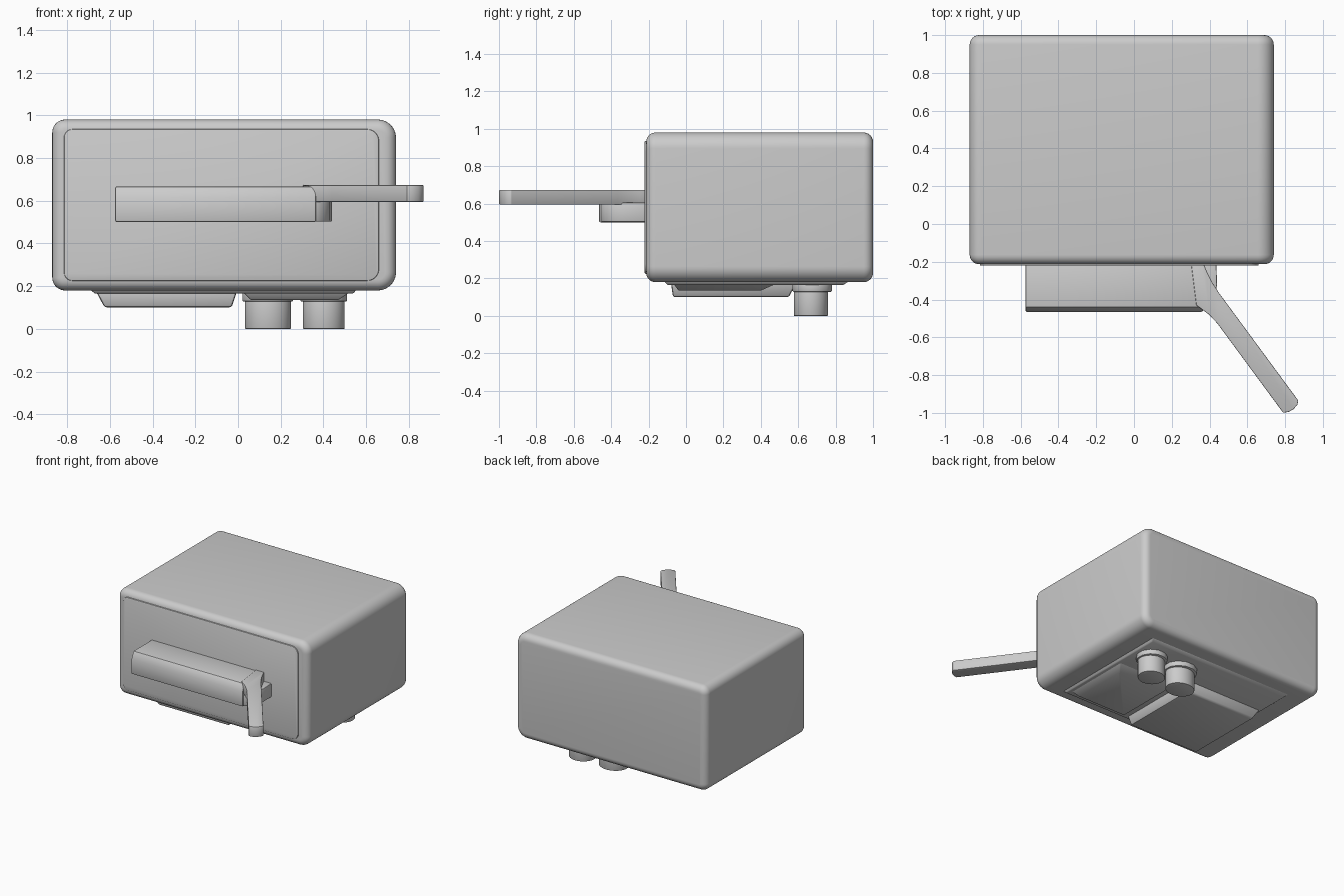
import bpy, bmesh, math
from mathutils import Vector

if "Cube" in bpy.data.objects:
    bpy.data.objects.remove(bpy.data.objects["Cube"])


def finish(name, bm, bevel=0.0, segments=3):
    bmesh.ops.recalc_face_normals(bm, faces=bm.faces)
    mesh = bpy.data.meshes.new(name)
    bm.to_mesh(mesh)
    bm.free()
    ob = bpy.data.objects.new(name, mesh)
    bpy.context.collection.objects.link(ob)
    bpy.ops.object.select_all(action='DESELECT')
    ob.select_set(True)
    bpy.context.view_layer.objects.active = ob
    if bevel:
        m = ob.modifiers.new("Bevel", 'BEVEL')
        m.width, m.segments = bevel, segments
        m.limit_method, m.angle_limit = 'ANGLE', math.radians(40)
        bpy.ops.object.modifier_apply(modifier=m.name)
    bpy.ops.object.shade_smooth_by_angle(angle=math.radians(32))
    return ob


def prism(name, pts, axis, lo, hi, bevel=0.0, segments=3):
    """Extrude a 2D outline along one axis (0=x, 1=y, 2=z)."""
    def place(p, d):
        v = list(p)
        v.insert(axis, d)
        return v
    bm = bmesh.new()
    a = [bm.verts.new(place(p, lo)) for p in pts]
    b = [bm.verts.new(place(p, hi)) for p in pts]
    bm.faces.new(a)
    bm.faces.new(b)
    n = len(pts)
    for i in range(n):
        j = (i + 1) % n
        bm.faces.new((a[i], a[j], b[j], b[i]))
    return finish(name, bm, bevel, segments)


def rounded_rect(x0, x1, z0, z1, r_left, r_right, n=10):
    pts = []
    corners = [(x1 - r_right, z1 - r_right, r_right), (x0 + r_left, z1 - r_left, r_left),
               (x0 + r_left, z0 + r_left, r_left), (x1 - r_right, z0 + r_right, r_right)]
    for k, (cx, cz, r) in enumerate(corners):
        for i in range(n + 1):
            t = math.pi / 2 * (k + i / n)
            pts.append((cx + r * math.cos(t), cz + r * math.sin(t)))
    return pts


def frustum(name, bottom, top, z0, z1, bevel=0.01):
    """Tapered block; rectangles are (x0, x1, y0, y1)."""
    bm = bmesh.new()
    bmesh.ops.create_cube(bm, size=1)
    for v in bm.verts:
        x0, x1, y0, y1 = top if v.co.z > 0 else bottom
        v.co = Vector((x1 if v.co.x > 0 else x0, y1 if v.co.y > 0 else y0,
                       z1 if v.co.z > 0 else z0))
    return finish(name, bm, bevel, 2)


def ellipse(cx, cy, rx, ry, n):
    return [(cx + rx * math.cos(2 * math.pi * (i + .5) / n),
             cy + ry * math.sin(2 * math.pi * (i + .5) / n)) for i in range(n)]


# Main rounded casing and its slightly raised front panel
prism("casing", rounded_rect(-0.87, 0.74, 0.18, 0.98, 0.06, 0.085), 1, -0.213, 1.0, 0.05, 6)
prism("front_panel", rounded_rect(-0.815, 0.66, 0.225, 0.935, 0.04, 0.055), 1, -0.221, -0.18, 0.005, 2)

# Front housing with chamfered upper edge, plus rounded pivot end
prism("front_housing", [(-0.19, 0.5), (-0.465, 0.5), (-0.465, 0.615), (-0.44, 0.667), (-0.19, 0.667)],
      0, -0.575, 0.365, 0.008, 2)
prism("housing_end", [(0.30, -0.19), (0.30, -0.46), (0.355, -0.46), (0.40, -0.43), (0.43, -0.38),
                      (0.44, -0.32), (0.435, -0.19)], 2, 0.502, 0.605, 0.006, 2)

# Angled lever
prism("lever", [(0.30, -0.19), (0.36, -0.19), (0.385, -0.25), (0.415, -0.31), (0.45, -0.365),
                (0.87, -0.935), (0.865, -0.957), (0.845, -0.98), (0.82, -0.994), (0.79, -1.0),
                (0.44, -0.525), (0.395, -0.478), (0.33, -0.43)],
      2, 0.595, 0.673, 0.004, 2)

# Underside plate, large tray block and smaller shallow block
frustum("bottom_plate", (-0.67, 0.54, -0.10, 0.84), (-0.70, 0.56, -0.12, 0.88), 0.165, 0.19, 0.006)
frustum("tray_block", (-0.625, -0.03, -0.07, 0.55), (-0.665, -0.005, -0.08, 0.59), 0.10, 0.175, 0.012)
frustum("shallow_block", (0.06, 0.47, -0.04, 0.40), (0.02, 0.53, -0.07, 0.49), 0.135, 0.175, 0.006)

# Two round knobs hanging from faceted collars
for i, (cx, rx) in enumerate([(0.14, 0.108), (0.402, 0.098)]):
    prism(f"knob_{i + 1}", ellipse(cx, 0.668, rx, 0.092, 40), 2, 0.0, 0.18, 0.003, 2)
    prism(f"knob_collar_{i + 1}", ellipse(cx, 0.675, rx + 0.015, 0.108, 12), 2, 0.128, 0.18, 0.006, 2)
